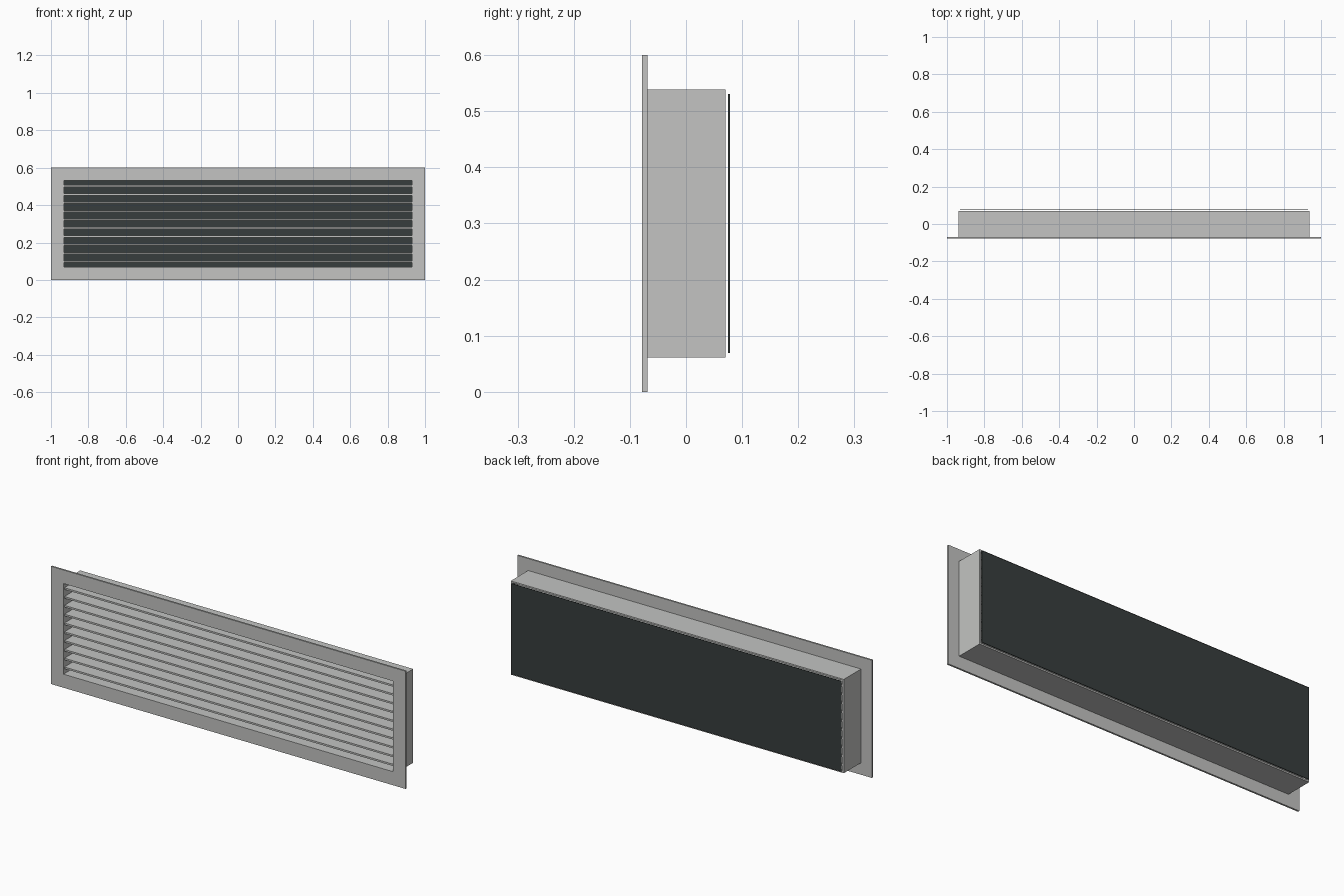
import bpy, bmesh

if "Cube" in bpy.data.objects:
    bpy.data.objects.remove(bpy.data.objects["Cube"])


def material(name, rgb):
    m = bpy.data.materials.new(name)
    m.diffuse_color = (*rgb, 1)
    m.use_nodes = True
    m.node_tree.nodes["Principled BSDF"].inputs["Base Color"].default_value = m.diffuse_color
    return m


GREY = material("light grey metal", (0.546, 0.552, 0.54))
DARK = material("dark backing", (0.039, 0.048, 0.047))
MID_Z = 0.3


def finish(name, bm, mat):
    bmesh.ops.recalc_face_normals(bm, faces=bm.faces)
    mesh = bpy.data.meshes.new(name)
    bm.to_mesh(mesh)
    bm.free()
    mesh.materials.append(mat)
    ob = bpy.data.objects.new(name, mesh)
    bpy.context.collection.objects.link(ob)
    return ob


def box(name, half_x, y0, y1, z0, z1, mat):
    bm = bmesh.new()
    bmesh.ops.create_cube(bm, size=1)
    for v in bm.verts:
        v.co = (v.co.x * 2 * half_x,
                y1 if v.co.y > 0 else y0,
                z1 if v.co.z > 0 else z0)
    return finish(name, bm, mat)


def ring(name, outer, inner, y0, y1, mat):
    """Rectangular frame around the opening; outer and inner are half sizes."""
    bm = bmesh.new()
    corners = ((-1, -1), (1, -1), (1, 1), (-1, 1))
    loops = [[bm.verts.new((sx * hx, y, MID_Z + sz * hz)) for sx, sz in corners]
             for (hx, hz), y in ((outer, y0), (outer, y1), (inner, y1), (inner, y0))]
    for k in range(4):
        a, b = loops[k], loops[(k + 1) % 4]
        for i in range(4):
            j = (i + 1) % 4
            bm.faces.new((a[i], a[j], b[j], b[i]))
    return finish(name, bm, mat)


# Front flange and the duct collar behind it
ring("front_flange", (1.0, 0.3), (0.93, 0.231), -0.078, -0.069, GREY)
ring("duct_collar", (0.939, 0.239), (0.93, 0.231), -0.069, 0.07, GREY)

# Horizontal slats
for i in range(10):
    z = MID_Z + (i - 4.5) * 0.0449
    box(f"slat_{i + 1}", 0.93, -0.07, 0.065, z - 0.0045, z + 0.0045, GREY)

# Thin backing panel, just clear of the collar
box("backing_panel", 0.931, 0.075, 0.078, 0.069, 0.531, DARK)
